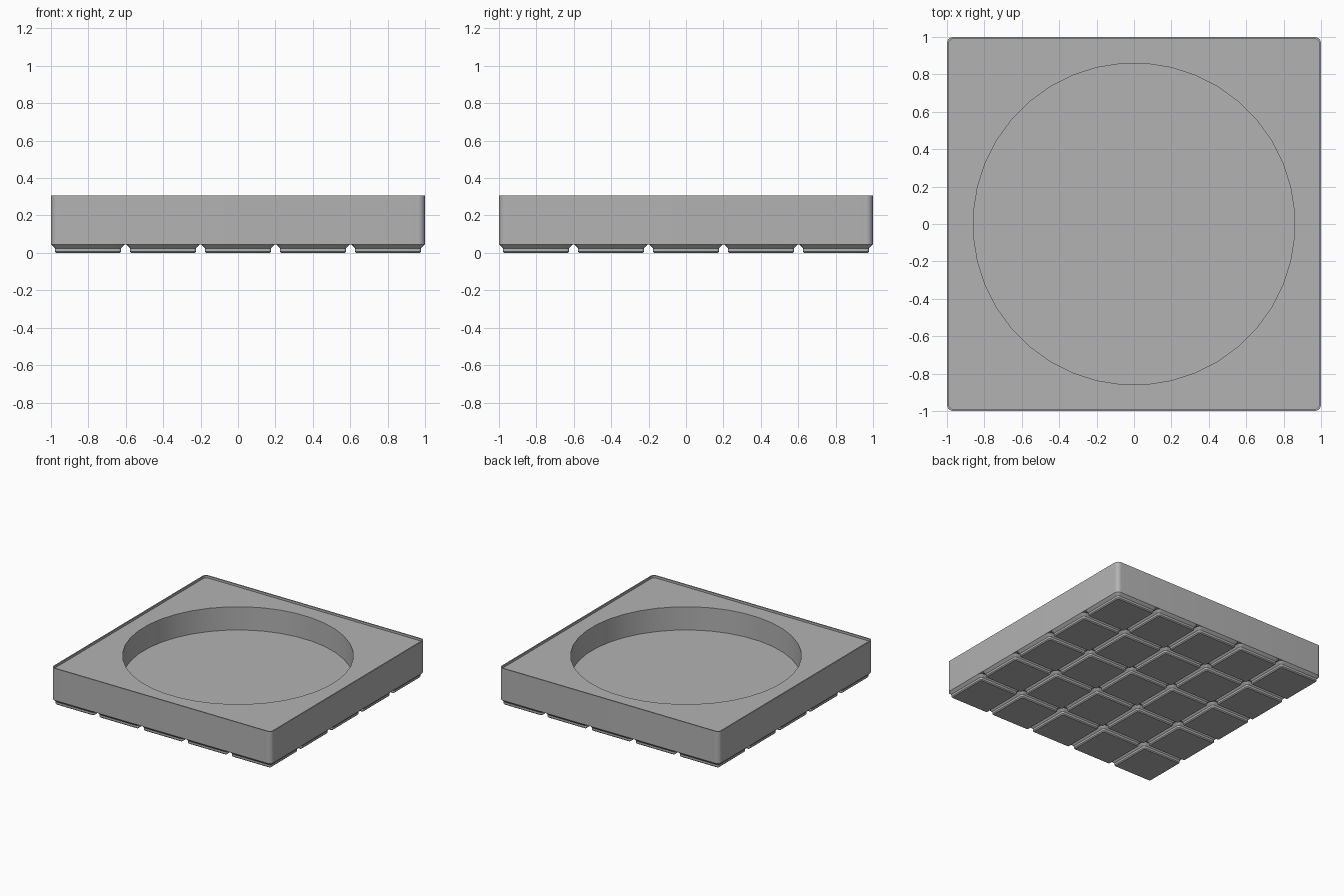
import bpy, bmesh
from math import cos, sin, pi, radians

cube = bpy.data.objects.get("Cube")
if cube:
    bpy.data.objects.remove(cube)

MM = 2 / 209.5            # model units per millimetre
PITCH, CELLS = 42 * MM, 5
FOOT_TOP, TOP, DECK = 4.75 * MM, 0.308, 0.29

grey = bpy.data.materials.new("mid_grey")
grey.use_nodes = True
colour = (0.45, 0.45, 0.45, 1)
grey.diffuse_color = colour
grey.node_tree.nodes["Principled BSDF"].inputs["Base Color"].default_value = colour


def rounded_square(half, radius, z, n):
    """Square outline with n points on each rounded corner."""
    points = []
    for corner in range(4):
        mid = corner * pi / 2 + pi / 4
        cx = (half - radius) * (1 if cos(mid) > 0 else -1)
        cy = (half - radius) * (1 if sin(mid) > 0 else -1)
        for k in range(n):
            a = corner * pi / 2 + k * pi / 2 / (n - 1)
            points.append((cx + radius * cos(a), cy + radius * sin(a), z))
    return points


def circle(radius, z, n):
    """Circle with n points per quadrant, matching rounded_square."""
    angles = [(i + 0.5) * pi / 2 / n for i in range(4 * n)]
    return [(radius * cos(a), radius * sin(a), z) for a in angles]


def loft(bm, outlines, x=0, y=0):
    """Skin a stack of outlines and cap both ends."""
    rings = [[bm.verts.new((px + x, py + y, pz)) for px, py, pz in o] for o in outlines]
    count = len(rings[0])
    for low, high in zip(rings, rings[1:]):
        for i in range(count):
            j = (i + 1) % count
            bm.faces.new((low[i], low[j], high[j], high[i]))
    bm.faces.new(rings[0][::-1])
    bm.faces.new(rings[-1])


def finish(bm, name):
    mesh = bpy.data.meshes.new(name)
    bm.to_mesh(mesh)
    bm.free()
    mesh.materials.append(grey)
    obj = bpy.data.objects.new(name, mesh)
    bpy.context.collection.objects.link(obj)
    bpy.ops.object.select_all(action="DESELECT")
    obj.select_set(True)
    bpy.context.view_layer.objects.active = obj
    bpy.ops.object.shade_smooth_by_angle(angle=radians(30))


# Tray body: outer wall, thin raised lip, deck and round recess
N = 10
LIP = 0.01
bm = bmesh.new()
loft(bm, [
    rounded_square(1, 3.75 * MM, FOOT_TOP, N),
    rounded_square(1, 3.75 * MM, TOP, N),
    rounded_square(1 - LIP, 3.75 * MM - LIP, TOP, N),
    rounded_square(1 - LIP, 3.75 * MM - LIP, DECK, N),
    circle(0.86, DECK, N),
    circle(0.86, DECK - 0.191, N),
])
finish(bm, "tray_body")

# Grid of stepped feet: each is (half width, corner radius, height) in mm
FOOT = [(17.8, 0.8, 0), (18.6, 1.6, 0.8), (18.6, 1.6, 2.6), (20.75, 3.75, 4.75)]
bm = bmesh.new()
for col in range(CELLS):
    for row in range(CELLS):
        outlines = [rounded_square(h * MM, r * MM, z * MM, 6) for h, r, z in FOOT]
        loft(bm, outlines, (col - 2) * PITCH, (row - 2) * PITCH)
finish(bm, "base_feet")
